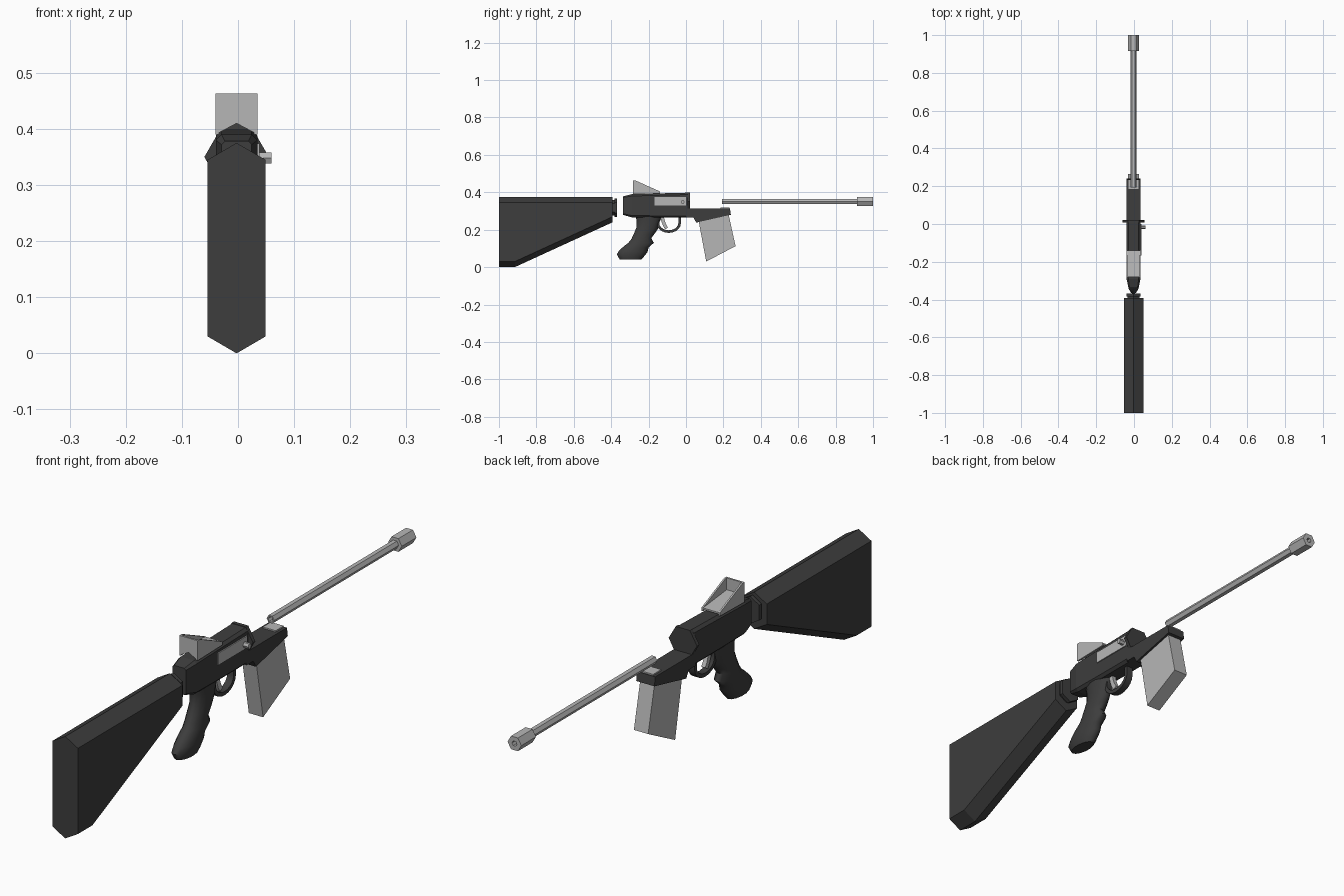
import bpy, bmesh, math
from mathutils import Vector

if "Cube" in bpy.data.objects:
    bpy.data.objects.remove(bpy.data.objects["Cube"])

X0 = -0.0025  # centre line of the body


def material(name, v):
    m = bpy.data.materials.new(name)
    m.diffuse_color = (v, v, v, 1)
    m.use_nodes = True
    m.node_tree.nodes["Principled BSDF"].inputs["Base Color"].default_value = m.diffuse_color
    return m


BLACK = material("dark_grey", 0.047)
STEEL = material("light_grey", 0.47)


def loft(name, rings, mat, loop=False, smooth=False):
    """Skin a list of equal rings; loop joins the last ring to the first."""
    bm = bmesh.new()
    vr = [[bm.verts.new((x + X0, y, z)) for x, y, z in r] for r in rings]
    n = len(vr[0])
    for i in range(len(vr) if loop else len(vr) - 1):
        a, b = vr[i], vr[(i + 1) % len(vr)]
        for j in range(n):
            k = (j + 1) % n
            bm.faces.new((a[j], a[k], b[k], b[j]))
    if not loop:
        bm.faces.new(vr[0])
        bm.faces.new(vr[-1])
    bmesh.ops.recalc_face_normals(bm, faces=bm.faces)
    me = bpy.data.meshes.new(name)
    bm.to_mesh(me)
    bm.free()
    me.materials.append(mat)
    ob = bpy.data.objects.new(name, me)
    bpy.context.collection.objects.link(ob)
    if smooth:
        bpy.context.view_layer.objects.active = ob
        ob.select_set(True)
        bpy.ops.object.shade_smooth_by_angle(angle=math.radians(50))
        ob.select_set(False)
    return ob


def prism(name, profile, x0, x1, mat):
    """Extrude a side (y, z) profile across x."""
    return loft(name, [[(x, y, z) for y, z in profile] for x in (x0, x1)], mat)


def hexagon(y, r, z=0.35):
    """Flat-topped hexagon."""
    return [(r * math.cos(i * math.pi / 3), y, z + r * math.sin(i * math.pi / 3)) for i in range(6)]


def tall_hex(y, w, zb, zt, tip):
    """Tall hexagon with points at top and bottom."""
    return [(0, y, zb), (w, y, zb + tip), (w, y, zt - tip),
            (0, y, zt), (-w, y, zt - tip), (-w, y, zb + tip)]


def bevel_box(y, w, zb, zt, c):
    """Rectangle with cut corners."""
    return [(w - c, y, zb), (w, y, zb + c), (w, y, zt - c), (w - c, y, zt),
            (c - w, y, zt), (-w, y, zt - c), (-w, y, zb + c), (c - w, y, zb)]


def oval(front, back, w, n=14):
    """Oval ring spanning two side points."""
    f, b = Vector(front), Vector(back)
    m, d = (f + b) / 2, (f - b) / 2
    out = []
    for i in range(n):
        a = 2 * math.pi * i / n
        p = m + d * math.cos(a)
        out.append((w * math.sin(a), p.x, p.y))
    return out


def sweep(name, path, half, w, mat, smooth=True):
    """Sweep a flat bar along a side path."""
    pts = [Vector(p) for p in path]
    rings = []
    for i, p in enumerate(pts):
        t = (pts[min(i + 1, len(pts) - 1)] - pts[max(i - 1, 0)]).normalized()
        o = Vector((-t.y, t.x)) * half
        a, b = p + o, p - o
        rings.append([(-w, a.x, a.y), (w, a.x, a.y), (w, b.x, b.y), (-w, b.x, b.y)])
    return loft(name, rings, mat, smooth=smooth)


# Shoulder stock and its stepped collar
loft("stock", [tall_hex(-1, .0515, 0, .375, .03),
               tall_hex(-.915, .0515, 0, .375, .03),
               tall_hex(-.392, .0515, .24, .375, .03)], BLACK)
loft("stock_collar_inner", [tall_hex(y, .031, .275, .36, .02) for y in (-.395, -.38)], BLACK)
loft("stock_collar_outer", [tall_hex(y, .037, .268, .368, .022) for y in (-.383, -.369)], BLACK)

# Receiver with tapered tail, and front flange
loft("receiver", [bevel_box(-.338, .027, .28, .378, .006),
                  bevel_box(-.29, .037, .266, .39, .01),
                  bevel_box(-.15, .037, .264, .394, .01),
                  bevel_box(.012, .037, .264, .398, .01)], BLACK)
loft("front_flange", [hexagon(y, .0575) for y in (.008, .022)], BLACK)

# Side plate and bolt handle
prism("side_plate", [(-.168, .33), (.0, .33), (.0, .374), (-.168, .374)], .034, .041, STEEL)
loft("bolt_handle", [[(x, -.017 + .009 * math.cos(i * math.pi / 3),
                       .348 + .011 * math.sin(i * math.pi / 3)) for i in range(6)]
                     for x in (.036, .0625)], STEEL)

# Rear sight: two wedge walls, notched rear wall and sloping floor
wedge = [(-.284, .39), (-.14, .393), (-.14, .405), (-.27, .463), (-.284, .463)]
for s, side in ((-1, "left"), (1, "right")):
    prism("sight_wall_" + side, wedge, s * .031, s * .0375, STEEL)
loft("sight_rear_wall", [[(-.0375, y, .39), (0, y, .41), (.0375, y, .39),
                          (.0375, y, .463), (-.0375, y, .463)] for y in (-.284, -.277)], STEEL)
prism("sight_floor", [(-.28, .413), (-.14, .399), (-.14, .405), (-.28, .42)], -.033, .033, STEEL)

# Pistol grip with finger grooves
loft("grip", [oval((-.125, .275), (-.275, .285), .033),
              oval((-.14, .245), (-.264, .25), .032),
              oval((-.15, .205), (-.266, .21), .03),
              oval((-.168, .178), (-.278, .18), .031),
              oval((-.186, .155), (-.292, .15), .031),
              oval((-.172, .13), (-.308, .13), .033),
              oval((-.20, .105), (-.334, .11), .033),
              oval((-.206, .08), (-.358, .088), .034),
              oval((-.226, .055), (-.37, .068), .033),
              oval((-.24, .04), (-.355, .042), .026)], BLACK, smooth=True)

# Trigger guard and trigger
arc = [(-.092 + .058 * math.cos(a), .235 - .045 * math.sin(a))
       for a in [math.pi * (1 - i / 10) for i in range(11)]]
sweep("trigger_guard", [(-.15, .27)] + arc + [(-.034, .27)], .007, .013, BLACK)
sweep("trigger", [(-.128, .27), (-.122, .245), (-.115, .225), (-.104, .207)], .009, .008, STEEL)

# Magazine housing, magazine and feed plate
prism("magazine_housing", [(.0, .313), (.235, .313), (.24, .28), (.055, .238),
                           (.04, .264), (.0, .264)], -.037, .037, BLACK)
prism("magazine", [(.067, .25), (.227, .285), (.265, .112), (.108, .03)], -.029, .029, STEEL)
prism("feed_plate", [(.185, .312), (.232, .312), (.232, .318), (.185, .318)], -.026, .026, STEEL)


# Hollow barrel and muzzle
def tube(name, y0, y1, r, bore):
    loft(name, [hexagon(y0, r), hexagon(y1, r), hexagon(y1, bore), hexagon(y0, bore)],
         STEEL, loop=True)


tube("barrel", .192, .93, .0155, .010)
tube("muzzle", .915, 1.0, .028, .010)
